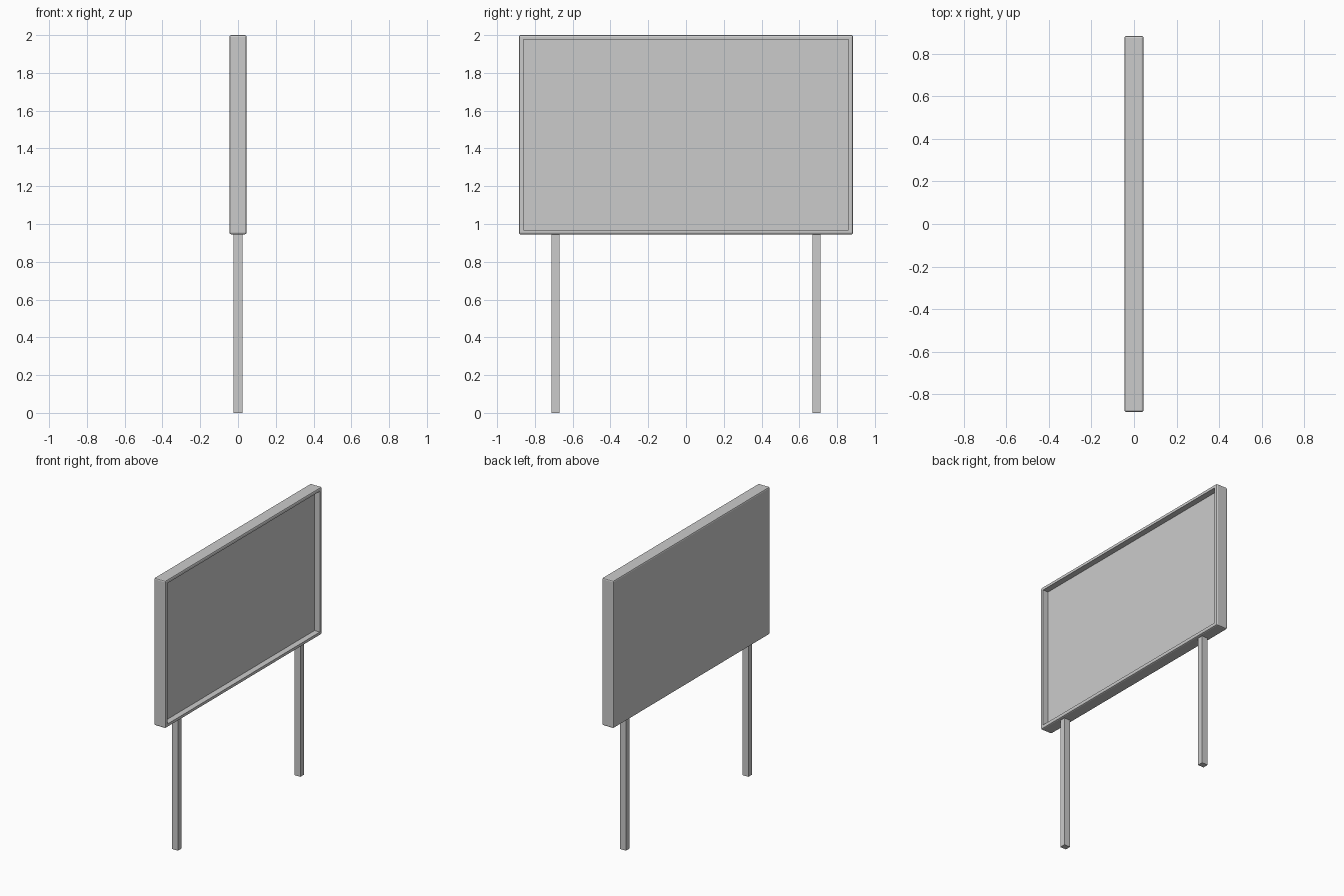
import bpy, bmesh
from mathutils import Matrix, Vector

if "Cube" in bpy.data.objects:
    bpy.data.objects.remove(bpy.data.objects["Cube"])


def box(bm, size, center):
    mat = Matrix.Translation(center) @ Matrix.Diagonal((*size, 1))
    bmesh.ops.create_cube(bm, size=1, matrix=mat)


def finish(bm, name):
    bmesh.ops.recalc_face_normals(bm, faces=bm.faces[:])
    mesh = bpy.data.meshes.new(name)
    bm.to_mesh(mesh)
    bm.free()
    obj = bpy.data.objects.new(name, mesh)
    bpy.context.collection.objects.link(obj)
    return obj


DEPTH, WIDTH, TOP, BOTTOM = 0.09, 1.77, 2.0, 0.945
BEVEL, RIM, RECESS = 0.009, 0.024, 0.042

# Board: softened slab with a recessed display face on +x, plain back on -x
bm = bmesh.new()
box(bm, (DEPTH, WIDTH, TOP - BOTTOM), (0, 0, (TOP + BOTTOM) / 2))
bmesh.ops.bevel(bm, geom=bm.edges[:], offset=BEVEL, segments=2, profile=0.5,
                affect='EDGES')
bm.normal_update()
face = max((f for f in bm.faces if f.normal.x > 0.9), key=lambda f: f.calc_area())
bmesh.ops.inset_region(bm, faces=[face], thickness=RIM - BEVEL, use_even_offset=True)
panel = bmesh.ops.extrude_discrete_faces(bm, faces=[face])["faces"][0]
bmesh.ops.translate(bm, verts=panel.verts[:], vec=Vector((-RECESS, 0, 0)))
finish(bm, "board")

# Two square posts
for side, label in ((-1, "left"), (1, "right")):
    bm = bmesh.new()
    height = BOTTOM + 0.004
    box(bm, (0.047, 0.042, height), (0, side * 0.692, height / 2))
    finish(bm, label + "_post")
